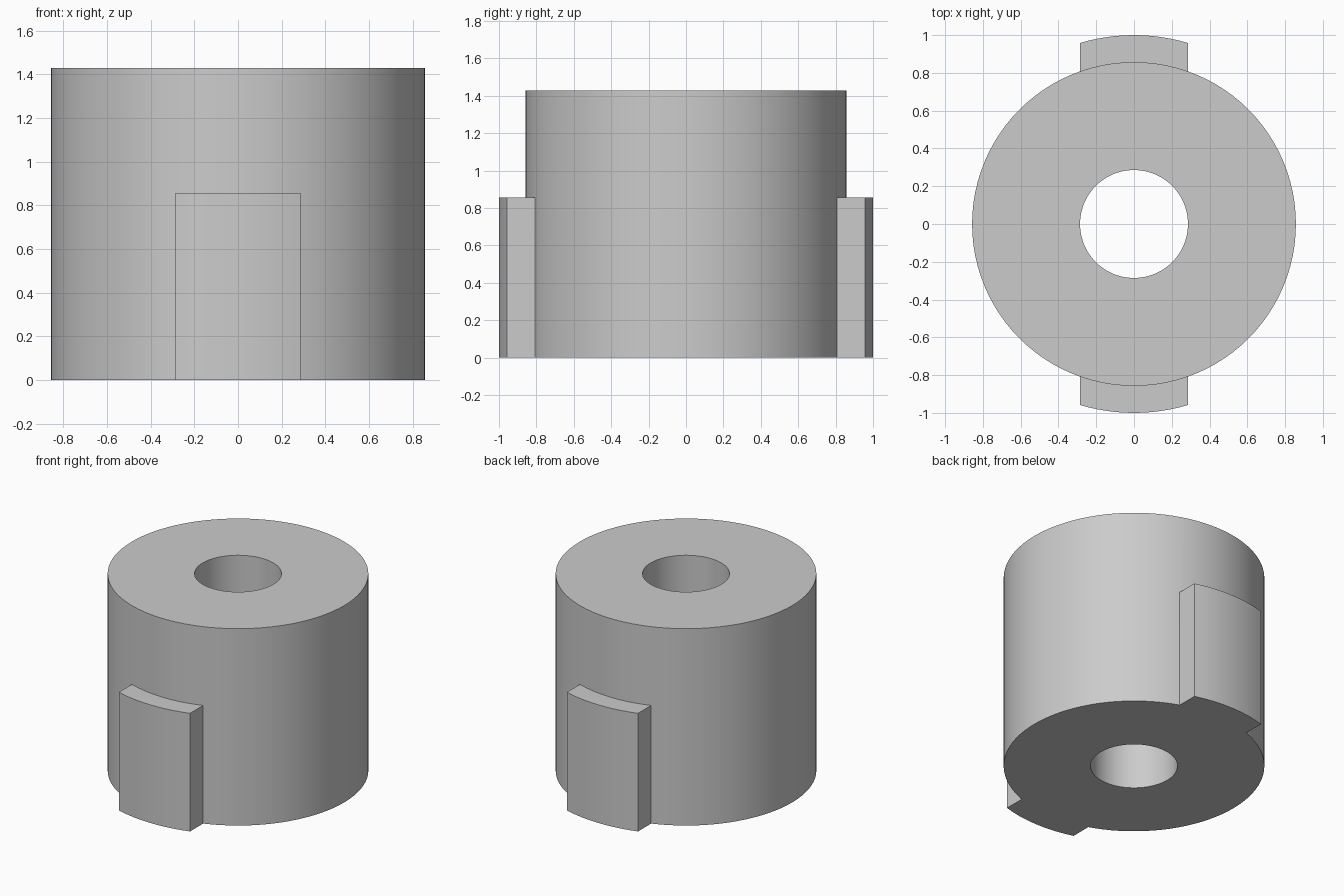
import bpy
import bmesh
from math import asin, sin, cos, pi

if "Cube" in bpy.data.objects:
    bpy.data.objects.remove(bpy.data.objects["Cube"], do_unlink=True)

UNIT = 1 / 7
BODY_R, BODY_H = 6 * UNIT, 10 * UNIT
BORE_R = 2 * UNIT
KEY_R, KEY_H, KEY_HALF = 1.0, 6 * UNIT, 2 * UNIT
SEGMENTS = 96

grey = bpy.data.materials.new("plain grey")
grey.use_nodes = True
colour = (0.6, 0.6, 0.6, 1)
grey.diffuse_color = colour
grey.node_tree.nodes["Principled BSDF"].inputs["Base Color"].default_value = colour


def prism(name, outline, bottom, top):
    """Extrude a counter-clockwise outline into a closed solid."""
    bm = bmesh.new()
    base = bm.faces.new([bm.verts.new((x, y, bottom)) for x, y in outline])
    new = bmesh.ops.extrude_face_region(bm, geom=[base], use_keep_orig=True)["geom"]
    for v in new:
        if isinstance(v, bmesh.types.BMVert):
            v.co.z = top
    bmesh.ops.recalc_face_normals(bm, faces=bm.faces)
    mesh = bpy.data.meshes.new(name)
    bm.to_mesh(mesh)
    bm.free()
    mesh.materials.append(grey)
    obj = bpy.data.objects.new(name, mesh)
    bpy.context.collection.objects.link(obj)
    return obj


def arc(radius, start, end, steps):
    angles = [start + (end - start) * i / steps for i in range(steps + 1)]
    return [(radius * cos(a), radius * sin(a)) for a in angles]


def combine(target, tool, operation):
    tool.hide_render = True
    mod = target.modifiers.new(tool.name, 'BOOLEAN')
    mod.operation = operation
    mod.solver = 'EXACT'
    mod.object = tool
    bpy.context.view_layer.objects.active = target
    bpy.ops.object.modifier_apply(modifier=mod.name)
    bpy.data.objects.remove(tool, do_unlink=True)


# Main cylinder
body = prism("keyed_bushing", arc(BODY_R, 0, 2 * pi, SEGMENTS)[:-1], 0, BODY_H)

# Curved keys on the front and back, rooted inside the cylinder wall
spread = asin(KEY_HALF / KEY_R)
root = BODY_R * 0.7
for name, side in (("back_key", 1), ("front_key", -1)):
    mid = side * pi / 2
    outline = arc(KEY_R, mid - spread, mid + spread, 12)
    outline += [(-side * KEY_HALF, side * root), (side * KEY_HALF, side * root)]
    combine(body, prism(name, outline, 0, KEY_H), 'UNION')

# Through bore
bore = prism("bore_cutter", arc(BORE_R, 0, 2 * pi, SEGMENTS)[:-1], -0.1, BODY_H + 0.1)
combine(body, bore, 'DIFFERENCE')

# Smooth round walls with crisp edges
bpy.ops.object.select_all(action='DESELECT')
body.select_set(True)
bpy.context.view_layer.objects.active = body
bpy.ops.object.shade_smooth_by_angle(angle=pi / 6)
